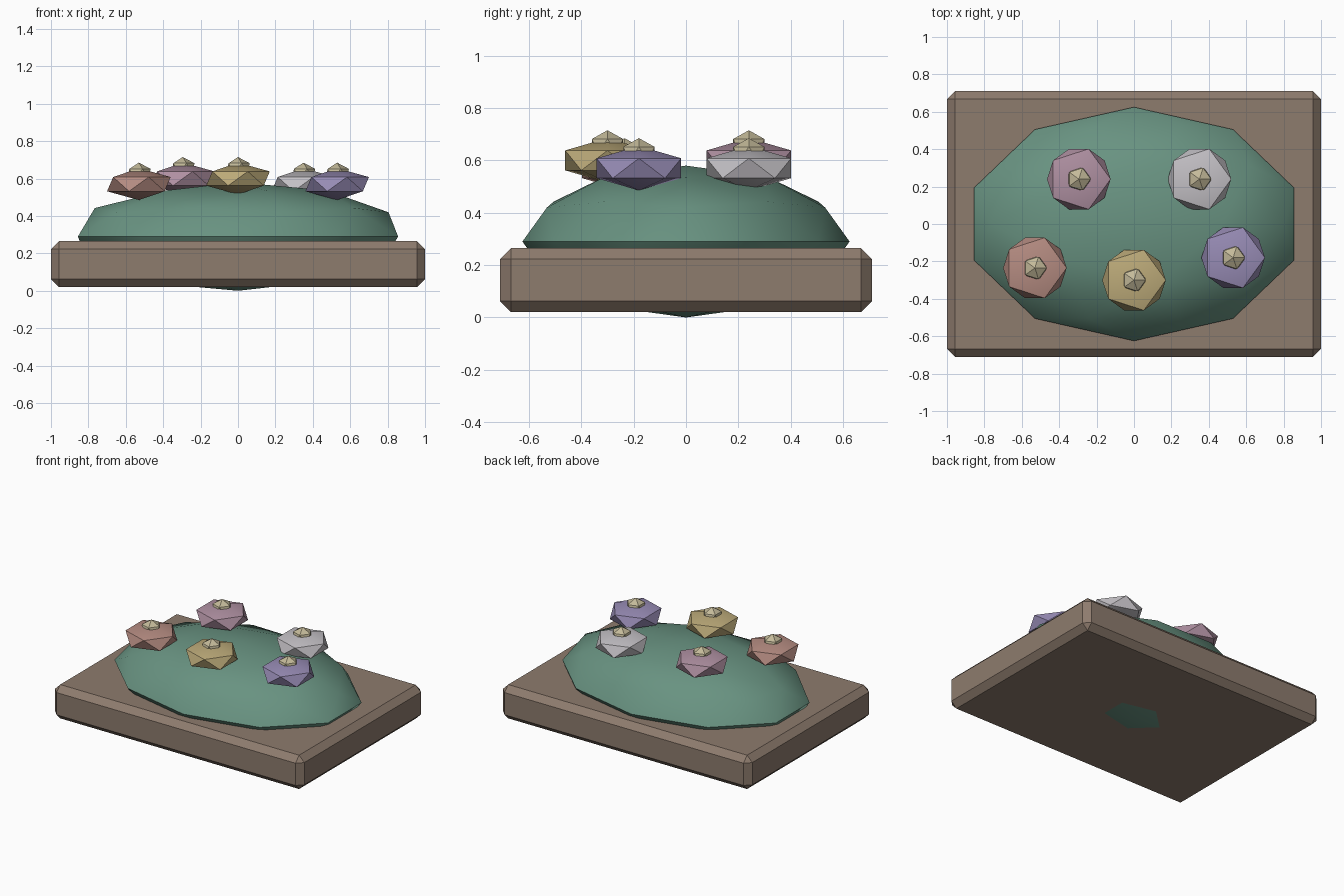
import bpy

if "Cube" in bpy.data.objects:
    bpy.data.objects.remove(bpy.data.objects["Cube"])


def material(name, rgb):
    m = bpy.data.materials.new(name)
    m.diffuse_color = (*rgb, 1)
    m.use_nodes = True
    m.node_tree.nodes["Principled BSDF"].inputs["Base Color"].default_value = m.diffuse_color
    return m


def blob(name, subdivisions, loc, scale, mat):
    bpy.ops.mesh.primitive_ico_sphere_add(subdivisions=subdivisions, radius=1, location=loc)
    ob = bpy.context.object
    ob.name = name
    ob.scale = scale
    bpy.ops.object.transform_apply(location=False, rotation=False, scale=True)
    bpy.ops.object.shade_smooth_by_angle(angle=0.6)
    ob.data.materials.append(mat)
    return ob


wood = material("wood", (0.27, 0.20, 0.155))
leaf = material("leaf", (0.14, 0.29, 0.22))
pollen = material("pollen", (0.55, 0.49, 0.32))

# Chamfered planter bed
bpy.ops.mesh.primitive_cube_add(size=1, location=(0, 0, 0.1425))
bed = bpy.context.object
bed.name = "planter_bed"
bed.scale = (2, 1.42, 0.245)
bpy.ops.object.transform_apply(location=False, rotation=False, scale=True)
bevel = bed.modifiers.new("chamfer", 'BEVEL')
bevel.width = 0.042
bevel.segments = 1
bed.data.materials.append(wood)

# Leafy mound
blob("leafy_mound", 2, (0, 0, 0.29), (0.9, 0.625, 0.29), leaf)

# Flowers: colour name, centre, colour
flowers = [
    ("red", (-0.53, -0.235, 0.57), (0.46, 0.26, 0.22)),
    ("pink", (-0.295, 0.24, 0.60), (0.43, 0.28, 0.36)),
    ("yellow", (0, -0.30, 0.60), (0.50, 0.40, 0.19)),
    ("white", (0.35, 0.24, 0.57), (0.55, 0.53, 0.56)),
    ("purple", (0.53, -0.18, 0.57), (0.31, 0.26, 0.46)),
]
for name, (x, y, z), rgb in flowers:
    blob(f"{name}_petals", 1, (x, y, z), (0.19, 0.19, 0.085), material(name, rgb))
    blob(f"{name}_flower_centre", 1, (x, y, z + 0.055), (0.07, 0.07, 0.06), pollen)
